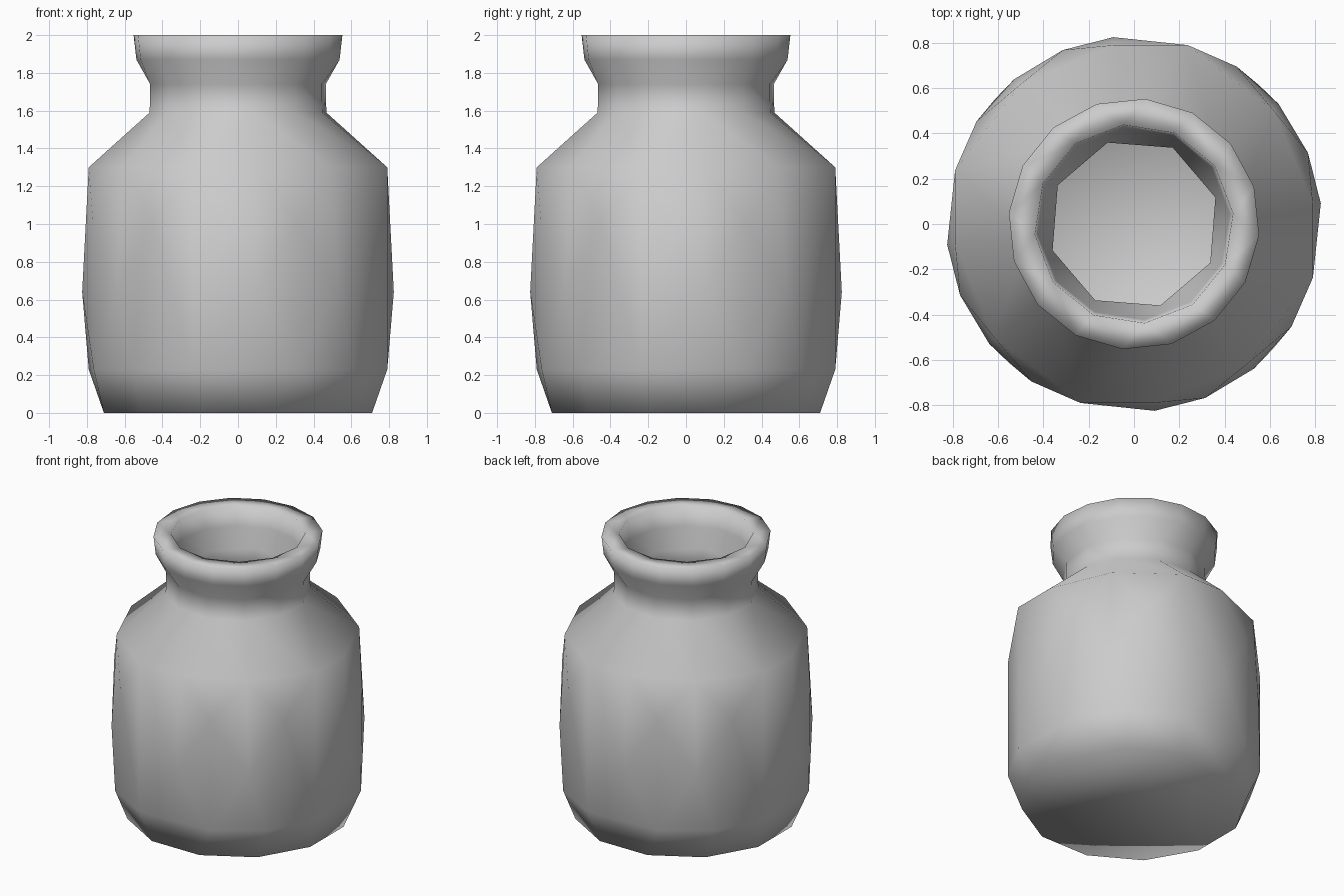
import bpy, bmesh
from math import radians, cos, sin, tau

if "Cube" in bpy.data.objects:
    bpy.data.objects.remove(bpy.data.objects["Cube"])

bm = bmesh.new()


def ring(z, r, angles):
    """Ring with four-fold symmetry: angles (degrees) repeat every quarter turn."""
    full = sorted(radians(a + 90 * q) % tau for q in range(4) for a in angles)
    return [(a, bm.verts.new((r * cos(a), r * sin(a), z))) for a in full]


def stitch(lo, hi):
    """Join two rings of any vertex count with triangles, walking by angle."""
    n, m = len(lo), len(hi)
    i = j = 0

    def ang(rg, k):
        return rg[k % len(rg)][0] + tau * (k // len(rg))
    while i < n or j < m:
        a, b = lo[i % n][1], hi[j % m][1]
        if j >= m or (i < n and ang(lo, i + 1) <= ang(hi, j + 1)):
            i += 1
            bm.faces.new((a, lo[i % n][1], b))
        else:
            j += 1
            bm.faces.new((a, hi[j % m][1], b))


def even(count, start):
    return [start + k * 360 / count for k in range(count // 4)]


# Outer body: faceted convex shell with staggered vertices
NECK_Z = 1.59
body = [
    (0.0, 0.735, (15, 45, 75)),
    (0.23, 0.825, (22.2, 48, 73.3)),
    (0.64, 0.83, (6.3, 39.6)),
    (1.02, 0.83, (22.2, 56.9)),
    (1.30, 0.825, (73.3,)),
    (1.30, 0.795, (6.3, 39)),
    (NECK_Z, 0.475, even(12, 10)),
]
rings = [ring(*b) for b in body]
hull = bmesh.ops.convex_hull(bm, input=bm.verts[:])
cap = [f for f in bm.faces if all(v.co.z > NECK_Z - 0.01 for v in f.verts)]
bmesh.ops.delete(bm, geom=cap, context='FACES_ONLY')
caps_e = [e for e in bm.edges if not e.link_faces]
bmesh.ops.delete(bm, geom=caps_e, context='EDGES')

# Neck, flared rim, inner wall and hollow inside
upper = [
    (1.74, 0.472, even(12, 10)),
    (1.87, 0.54, even(16, 17.3)),
    (2.0, 0.555, even(16, 17.3)),
    (2.0, 0.44, even(12, 6)),
    (1.86, 0.425, even(12, 6)),
    (1.72, 0.378, even(8, 18)),
    (1.56, 0.378, even(8, 18)),
    (1.26, 0.72, even(12, 10)),
    (0.64, 0.75, even(12, 10)),
    (0.25, 0.73, even(12, 10)),
    (0.09, 0.64, even(12, 10)),
]
prev = rings[-1]
for u in upper:
    nxt = ring(*u)
    stitch(prev, nxt)
    prev = nxt
bm.faces.new([v for _, v in prev])

bmesh.ops.delete(bm, geom=[v for v in bm.verts if not v.link_faces], context='VERTS')
bmesh.ops.recalc_face_normals(bm, faces=bm.faces[:])
for f in bm.faces:
    f.smooth = True

mesh = bpy.data.meshes.new("jar")
bm.to_mesh(mesh)
bm.free()
bpy.context.collection.objects.link(bpy.data.objects.new("jar", mesh))
